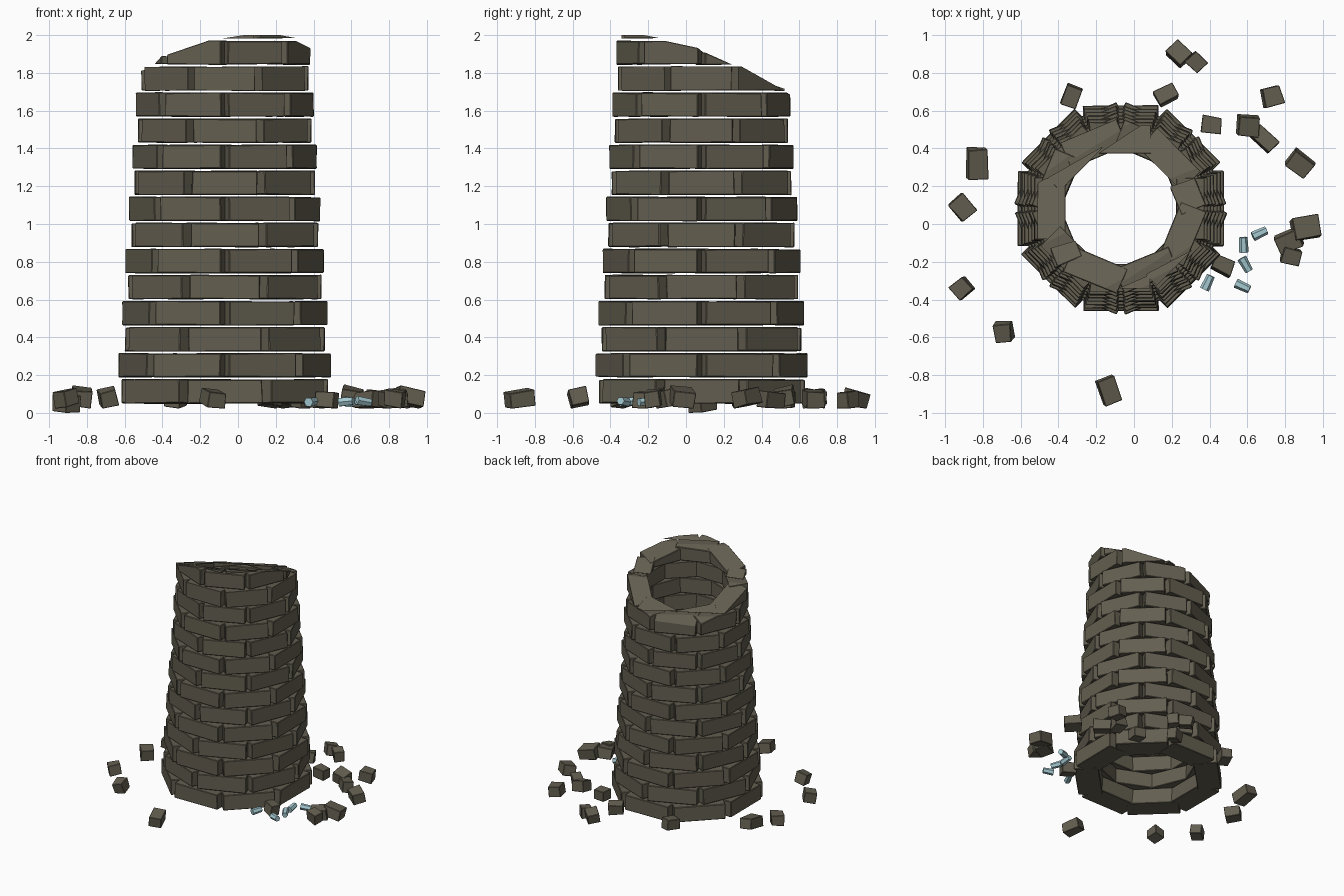
import bpy, bmesh, math, random
from mathutils import Matrix, Vector, Euler

random.seed(4)
if "Cube" in bpy.data.objects:
    bpy.data.objects.remove(bpy.data.objects["Cube"], do_unlink=True)


def make_material(name, rgb):
    mat = bpy.data.materials.new(name)
    mat.use_nodes = True
    mat.diffuse_color = (*rgb, 1)
    bsdf = mat.node_tree.nodes["Principled BSDF"]
    bsdf.inputs["Base Color"].default_value = (*rgb, 1)
    bsdf.inputs["Roughness"].default_value = 0.9
    return mat


STONE = make_material("grey brown stone", (0.125, 0.112, 0.08))
CRYSTAL = make_material("pale blue crystal", (0.38, 0.6, 0.65))


def finish(bm, name, mat, bevel=0.0):
    bmesh.ops.recalc_face_normals(bm, faces=bm.faces[:])
    mesh = bpy.data.meshes.new(name)
    bm.to_mesh(mesh)
    bm.free()
    mesh.materials.append(mat)
    obj = bpy.data.objects.new(name, mesh)
    bpy.context.collection.objects.link(obj)
    if bevel:
        mod = obj.modifiers.new("worn_edges", 'BEVEL')
        mod.width = bevel
        mod.segments = 1
    return obj


def jitter(verts, amount):
    for v in verts:
        v.co += Vector([random.uniform(-amount, amount) for _ in range(3)])


def add_box(bm, matrix, size, rough):
    verts = bmesh.ops.create_cube(bm, size=1, matrix=matrix @ Matrix.Diagonal((*size, 1)))["verts"]
    jitter(verts, rough)
    return verts


def break_top(bm, verts):
    # Slice a brick with the sloping, slightly uneven line of the ruin
    faces = list({f for v in verts for f in v.link_faces})
    edges = list({e for v in verts for e in v.link_edges})
    normal = Vector((-0.18 + random.uniform(-.06, .06), 0.35 + random.uniform(-.06, .06), 1))
    mid = sum((v.co for v in verts), Vector()) / len(verts)
    point = Vector((mid.x, mid.y, 1.877 + 0.18 * mid.x - 0.35 * mid.y))
    cut = bmesh.ops.bisect_plane(bm, geom=verts + edges + faces, plane_co=point,
                                 plane_no=normal, clear_outer=True)
    rim = [e for e in cut["geom_cut"] if isinstance(e, bmesh.types.BMEdge) and e.is_valid]
    if rim:
        bmesh.ops.holes_fill(bm, edges=rim, sides=0)


# Tower: staggered rings of eight bricks, shrinking upward
CENTRE = Vector((-0.07, 0.082, 0))
SIDES = 8
PITCH = 0.138
for row in range(15):
    outer = (0.545 - 0.0087 * row) * (0.985 if row % 2 else 1)
    height = 0.018 if row == 14 else 0.126
    bottom = 0.051 + PITCH * row
    depth = outer * 0.335
    bm = bmesh.new()
    for i in range(SIDES):
        angle = (i + 0.5 * (row % 2)) * math.tau / SIDES
        place = (Matrix.Translation(CENTRE + Vector((0, 0, bottom + height / 2)))
                 @ Matrix.Rotation(angle, 4, 'Z')
                 @ Matrix.Translation((outer - depth / 2, 0, 0)))
        brick = add_box(bm, place, (depth, outer * 0.73, height), 0.001 if row == 14 else 0.003)
        if row > 10:
            break_top(bm, brick)
    finish(bm, f"brick_course_{row + 1}", STONE, 0.004 if row < 14 else 0)

# Fallen stones: x, y, turn in degrees, width, length
RUBBLE = [
    (.24, .90, 45, .10, .11), (.33, .86, 45, .08, .09), (.17, .685, 28, .11, .08),
    (-.33, .675, -20, .09, .11), (-.83, .32, 2, .11, .16), (-.91, .09, 40, .10, .12),
    (-.91, -.34, 40, .10, .09), (-.69, -.57, 6, .09, .10), (-.135, -.88, 20, .10, .14),
    (.73, .675, 15, .10, .10), (.41, .525, -8, .10, .09), (.605, .52, -3, .11, .10),
    (.69, .45, 45, .08, .14), (.88, .32, 52, .10, .13), (.47, -.22, -25, .11, .08),
    (.82, -.09, 25, .13, .10), (.91, -.02, 10, .14, .12), (.83, -.17, -15, .10, .08),
]
for n, (x, y, turn, width, length) in enumerate(RUBBLE):
    bm = bmesh.new()
    tilt = Euler((random.uniform(-.25, .25), random.uniform(-.25, .25), math.radians(turn)))
    place = Matrix.Translation((x, y, 0.078)) @ tilt.to_matrix().to_4x4()
    add_box(bm, place, (width, length, 0.085), 0.005)
    low = min(v.co.z for v in bm.verts)
    target = 0.0 if n == 5 else 0.022
    bmesh.ops.translate(bm, verts=bm.verts[:], vec=(0, 0, target - low))
    finish(bm, f"fallen_stone_{n + 1}", STONE, 0.003)

# Crystals: six-sided prisms lying on the ground
CRYSTALS = [(.58, -.11, 92), (.665, -.05, 25), (.59, -.215, -60), (.39, -.31, 65), (.575, -.33, -25)]
for n, (x, y, turn) in enumerate(CRYSTALS):
    bm = bmesh.new()
    place = (Matrix.Translation((x, y, 0.06)) @ Matrix.Rotation(math.radians(turn), 4, 'Z')
             @ Matrix.Rotation(math.radians(90 + random.uniform(-10, 10)), 4, 'Y'))
    bmesh.ops.create_cone(bm, cap_ends=True, segments=6, radius1=0.026, radius2=0.022,
                          depth=0.08, matrix=place)
    finish(bm, f"crystal_{n + 1}", CRYSTAL)
